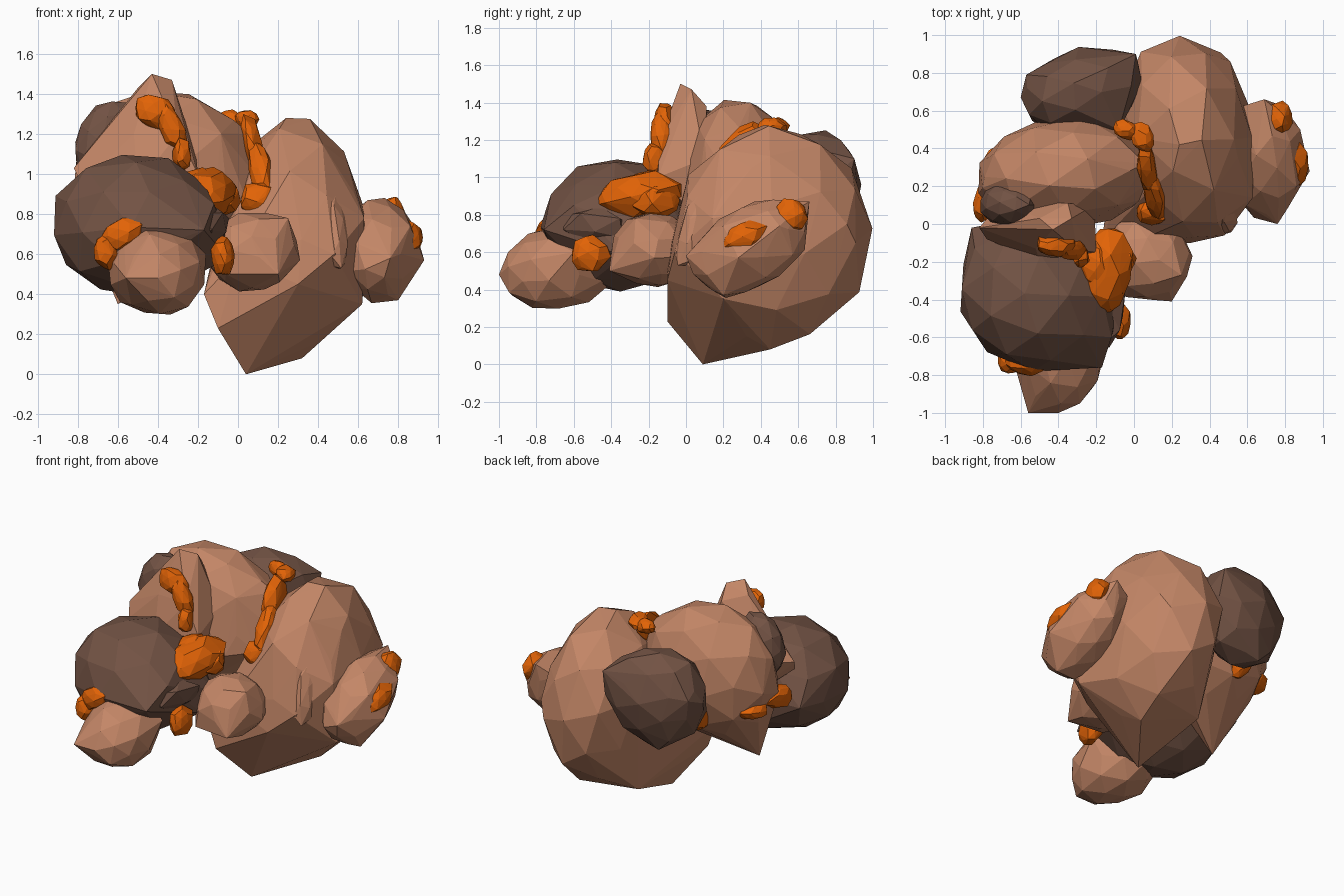
import bpy, bmesh, math, random
from mathutils import Vector, Euler


def material(name, rgb):
    m = bpy.data.materials.new(name)
    m.diffuse_color = (*rgb, 1)
    return m


LIGHT = material("light_stone", (0.55, 0.24, 0.135))
DARK = material("dark_stone", (0.17, 0.086, 0.058))
ORE = material("orange_ore", (0.76, 0.125, 0.002))


def rock(name, mat, center, radii, rot=(0, 0, 0), seed=1, jitter=0.04, detail=2, spikes=()):
    """Faceted stone: hull of a jittered ellipsoid plus a few corner points."""
    rnd = random.Random(seed)
    bm = bmesh.new()
    turn = Euler([math.radians(a) for a in rot]).to_matrix()
    if radii:
        bmesh.ops.create_icosphere(bm, subdivisions=detail, radius=1)
        spin = Euler((seed, seed * 2.1, seed * 0.7)).to_matrix()
        for v in bm.verts:
            p = (spin @ v.co) * (1 + rnd.uniform(-jitter, jitter))
            v.co = Vector(center) + turn @ Vector([p[i] * radii[i] for i in range(3)])
    for s in spikes:
        bm.verts.new(s)
    hull = bmesh.ops.convex_hull(bm, input=bm.verts[:])
    junk = {g for g in hull["geom_interior"] + hull["geom_unused"] if isinstance(g, bmesh.types.BMVert)}
    bmesh.ops.delete(bm, geom=list(junk), context='VERTS')
    bmesh.ops.recalc_face_normals(bm, faces=bm.faces[:])
    me = bpy.data.meshes.new(name)
    bm.to_mesh(me)
    bm.free()
    me.materials.append(mat)
    ob = bpy.data.objects.new(name, me)
    bpy.context.collection.objects.link(ob)
    return ob


def vein(name, beads):
    """Chain of small ore lumps: (center, radii, rotation)."""
    for i, (c, r, rot) in enumerate(beads):
        rock(f"{name}_{i + 1}", ORE, c, r, rot, seed=i + 3, jitter=0.14, detail=2)


# Main boulder with a pointed foot
rock("main_boulder", LIGHT, (0.28, 0.47, 0.70), (0.36, 0.54, 0.58), (0, 0, 8), 4, 0.03, 2,
     [(0.04, 0.09, 0), (-0.1, -0.1, 0.23), (-0.17, -0.09, 0.40), (0.30, -0.1, 0.45),
      (0.48, -0.06, 0.60), (0.62, 0.2, 0.35), (0.32, 0.45, 0.08), (0.63, 0.14, 0.78),
      (0.03, 0.87, 0.75), (0.0, -0.1, 0.58), (-0.04, 0.58, 0.17), (0.24, 0.42, 1.28),
      (0.55, 0.35, 1.05), (0.51, 0.86, 0.75), (0.39, 0.38, 1.22)])
# Split slabs on the front of the main boulder
rock("front_slab_left", LIGHT, (0.25, 0.20, 0.89), (0.11, 0.13, 0.42), (-34, 0, -8), 6, 0.07)
rock("front_slab_right", LIGHT, (0.43, 0.16, 0.82), (0.10, 0.14, 0.36), (-34, 0, 20), 8, 0.07)

# Upper boulder
rock("upper_boulder", LIGHT, (-0.38, 0.27, 0.98), (0.46, 0.30, 0.45), (0, 0, 6), 2, 0.03, 2,
     [(-0.60, 0.05, 0.35), (0.06, 0.32, 1.2), (0.05, 0.13, 0.85), (-0.12, 0.02, 0.82),
      (-0.10, 0.11, 1.15), (-0.79, 0.25, 1.15)])

# Peaked crag in front of the upper boulder
rock("peak_crag", LIGHT, None, None, spikes=[
    (-0.43, -0.03, 1.5), (-0.33, 0.03, 1.47), (-0.50, 0.03, 1.43), (-0.70, -0.02, 1.17),
    (-0.82, -0.02, 1.03), (-0.78, -0.08, 0.95), (-0.52, -0.13, 1.2), (-0.30, -0.14, 1.2),
    (-0.20, -0.15, 1.0), (-0.21, 0.1, 1.1), (-0.5, -0.2, 0.95), (-0.35, 0.11, 1.38),
    (-0.70, 0.12, 1.05), (-0.6, 0.1, 0.8), (-0.25, 0.05, 0.8)])
rock("dark_crag_stone", DARK, (-0.66, 0.11, 1.16), (0.15, 0.12, 0.22), (0, 20, 0), 4, 0.05)

# Dark boulders
rock("dark_front_boulder", DARK, (-0.52, -0.36, 0.745), (0.425, 0.41, 0.36), (0, 0, -15), 3, 0.03, 2,
     [(-0.17, -0.76, 0.72), (-0.12, -0.6, 0.85), (-0.05, -0.33, 0.58), (-0.86, -0.02, 0.72),
      (-0.05, -0.2, 0.7)])
rock("dark_wedge", DARK, (-0.13, -0.5, 0.74), (0.08, 0.2, 0.1), (0, 10, -15), 5, 0.1, 1)
rock("dark_back_boulder", DARK, (-0.28, 0.70, 0.93), (0.33, 0.23, 0.33), (0, 0, 15), 7, 0.04, 2,
     [(0.01, 0.9, 1.1), (0.02, 0.86, 0.92), (-0.60, 0.67, 0.95), (-0.5, 0.55, 1.0),
      (-0.57, 0.79, 1.0), (-0.35, 0.8, 0.61), (-0.08, 0.5, 1.12)])

# Small stones
rock("front_stone", LIGHT, (-0.41, -0.68, 0.515), (0.235, 0.31, 0.225), (10, 0, 15), 5, 0.04, 2,
     [(-0.56, -1.0, 0.48), (-0.40, -1.0, 0.48), (-0.16, -0.6, 0.6)])
rock("centre_stone", LIGHT, (0.07, -0.17, 0.61), (0.23, 0.24, 0.2), (0, 0, 20), 6, 0.04, 2,
     [(0.31, -0.17, 0.57), (-0.06, -0.38, 0.5), (0.20, -0.41, 0.5), (0.25, -0.27, 0.78)])
rock("side_stone", LIGHT, (0.70, 0.34, 0.62), (0.185, 0.345, 0.225), (30, 0, 0), 2, 0.05, 2,
     [(0.93, 0.28, 0.57), (0.86, 0.2, 0.74), (0.88, 0.5, 0.74), (0.76, 0.0, 0.58),
      (0.69, 0.66, 0.87), (0.80, 0.2, 0.37), (0.56, 0.62, 0.8)])

# Ore veins and lumps
vein("crag_ore", [((-0.42, -0.11, 1.31), (0.11, 0.06, 0.085), (0, 20, 0)),
                  ((-0.33, -0.13, 1.23), (0.06, 0.06, 0.13), (0, -20, 0)),
                  ((-0.28, -0.17, 1.10), (0.045, 0.06, 0.08), (0, 0, 0))])
vein("centre_ore", [((-0.15, -0.25, 0.91), (0.13, 0.23, 0.115), (12, 10, -8)),
                    ((-0.20, -0.20, 0.95), (0.10, 0.14, 0.08), (0, 0, 20)),
                    ((-0.09, -0.16, 0.88), (0.09, 0.13, 0.09), (0, 0, 20))])
vein("gap_ore", [((0.04, 0.46, 1.27), (0.06, 0.08, 0.05), (0, 0, 20)),
                 ((-0.04, 0.50, 1.27), (0.07, 0.05, 0.05), (0, 0, -20)),
                 ((0.07, 0.30, 1.15), (0.05, 0.1, 0.16), (-35, -10, 0)),
                 ((0.12, 0.15, 1.0), (0.06, 0.09, 0.17), (-35, -10, 0)),
                 ((0.11, 0.07, 0.87), (0.11, 0.08, 0.09), (0, 0, 0))])
vein("lower_ore", [((-0.08, -0.51, 0.59), (0.06, 0.10, 0.10), (20, 0, 0))])
vein("front_ore", [((-0.57, -0.72, 0.70), (0.12, 0.08, 0.08), (0, -25, 0)),
                   ((-0.66, -0.72, 0.61), (0.06, 0.07, 0.09), (0, 0, 0))])
vein("left_ore", [((-0.79, 0.13, 0.84), (0.06, 0.12, 0.08), (15, 0, -15)),
                  ((-0.73, 0.32, 0.80), (0.07, 0.10, 0.06), (0, 0, -30))])
vein("back_ore", [((-0.45, 0.49, 0.77), (0.07, 0.09, 0.12), (0, 0, 0))])
vein("side_ore", [((0.85, 0.32, 0.68), (0.07, 0.13, 0.08), (25, 0, 0)),
                  ((0.77, 0.56, 0.80), (0.07, 0.09, 0.09), (20, 0, 0))])
